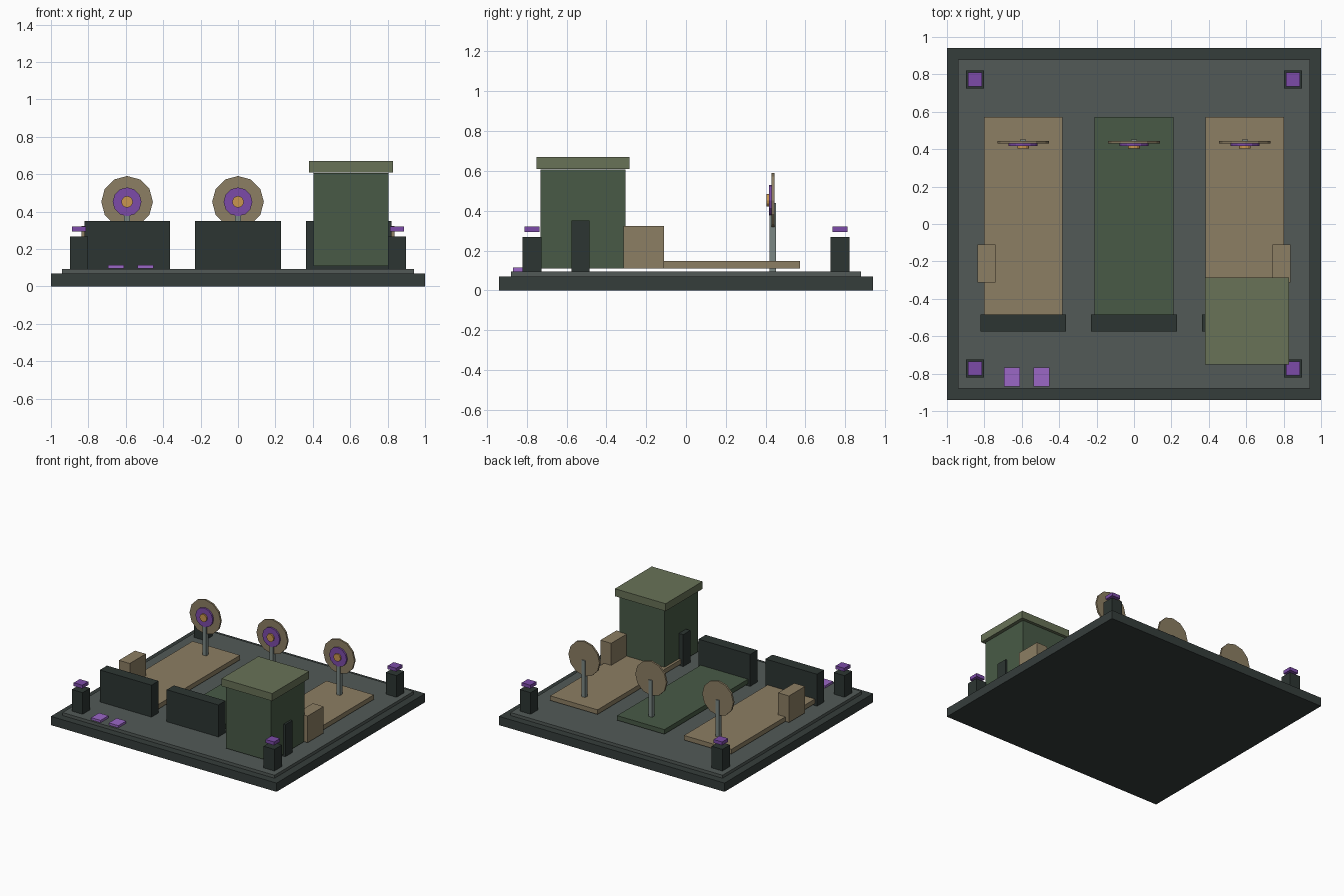
import bpy, math

if "Cube" in bpy.data.objects:
    bpy.data.objects.remove(bpy.data.objects["Cube"])


def material(name, hex_code):
    m = bpy.data.materials.new(name)
    rgb = [int(hex_code[i:i + 2], 16) / 255 for i in (0, 2, 4)]
    lin = [c / 12.92 if c < 0.04045 else ((c + 0.055) / 1.055) ** 2.4 for c in rgb]
    m.diffuse_color = (*lin, 1)
    m.use_nodes = True
    m.node_tree.nodes["Principled BSDF"].inputs["Base Color"].default_value = m.diffuse_color
    return m


DARK = material("dark_slab", "353D3B")
FLOOR = material("floor_grey", "525A57")
WALL = material("dark_wall", "2C3532")
TAN = material("tan", "8C7E63")
GREEN = material("green", "485A46")
OLIVE = material("olive_roof", "687257")
STEEL = material("steel", "7B8784")
PURPLE = material("purple", "7C4BA8")
LILAC = material("lilac", "9B67C6")
ORANGE = material("orange", "C8964F")


def box(name, x, y, z, mat):
    """Box from (min, max) ranges on each axis."""
    bpy.ops.mesh.primitive_cube_add(size=1, location=[sum(r) / 2 for r in (x, y, z)])
    o = bpy.context.object
    o.name = name
    o.scale = [r[1] - r[0] for r in (x, y, z)]
    bpy.ops.object.transform_apply(location=False, rotation=False, scale=True)
    o.data.materials.append(mat)
    return o


def disc(name, x, z, radius, y, mat):
    """Twelve-sided disc facing the front."""
    bpy.ops.mesh.primitive_cylinder_add(
        vertices=12, radius=radius, depth=y[1] - y[0],
        location=(x, sum(y) / 2, z), rotation=(math.pi / 2, 0, 0))
    o = bpy.context.object
    o.name = name
    o.data.materials.append(mat)
    return o


# Ground slab and raised floor
box("base_slab", (-1, 1), (-0.94, 0.94), (0, 0.07), DARK)
box("floor", (-0.94, 0.94), (-0.88, 0.88), (0.07, 0.094), FLOOR)

# Three lanes, each with a front barrier and a target on a pole
for i, x in enumerate((-0.593, 0, 0.593)):
    box(f"lane_{i}", (x - 0.21, x + 0.21), (-0.5, 0.573), (0.11, 0.147),
        GREEN if i == 1 else TAN)
    box(f"barrier_{i}", (x - 0.229, x + 0.229), (-0.575, -0.485), (0.094, 0.35), WALL)
    box(f"target_pole_{i}", (x - 0.016, x + 0.016), (0.42, 0.453), (0.094, 0.44), STEEL)
    disc(f"target_outer_{i}", x, 0.452, 0.138, (0.43, 0.445), TAN)
    disc(f"target_ring_{i}", x, 0.452, 0.077, (0.417, 0.43), PURPLE)
    disc(f"target_centre_{i}", x, 0.452, 0.031, (0.405, 0.417), ORANGE)

# Corner posts with floating lamps, and side crates
for sx in (-1, 1):
    cx = sx * 0.85
    for sy in (-1, 1):
        cy = sy * 0.773
        box("corner_post", (cx - 0.048, cx + 0.048), (cy - 0.048, cy + 0.048),
            (0.094, 0.267), WALL)
        box("post_lamp", (cx - 0.038, cx + 0.038), (cy - 0.038, cy + 0.038),
            (0.293, 0.32), PURPLE)
    kx = sx * 0.788
    box("crate", (kx - 0.048, kx + 0.048), (-0.313, -0.11), (0.11, 0.323), TAN)

# Booth
box("booth", (0.403, 0.805), (-0.73, -0.305), (0.11, 0.607), GREEN)
box("booth_roof", (0.38, 0.83), (-0.752, -0.285), (0.61, 0.67), OLIVE)

# Entry pads
for i, x in enumerate((-0.652, -0.495)):
    box(f"entry_pad_{i}", (x - 0.042, x + 0.042), (-0.868, -0.768), (0.096, 0.114), LILAC)
